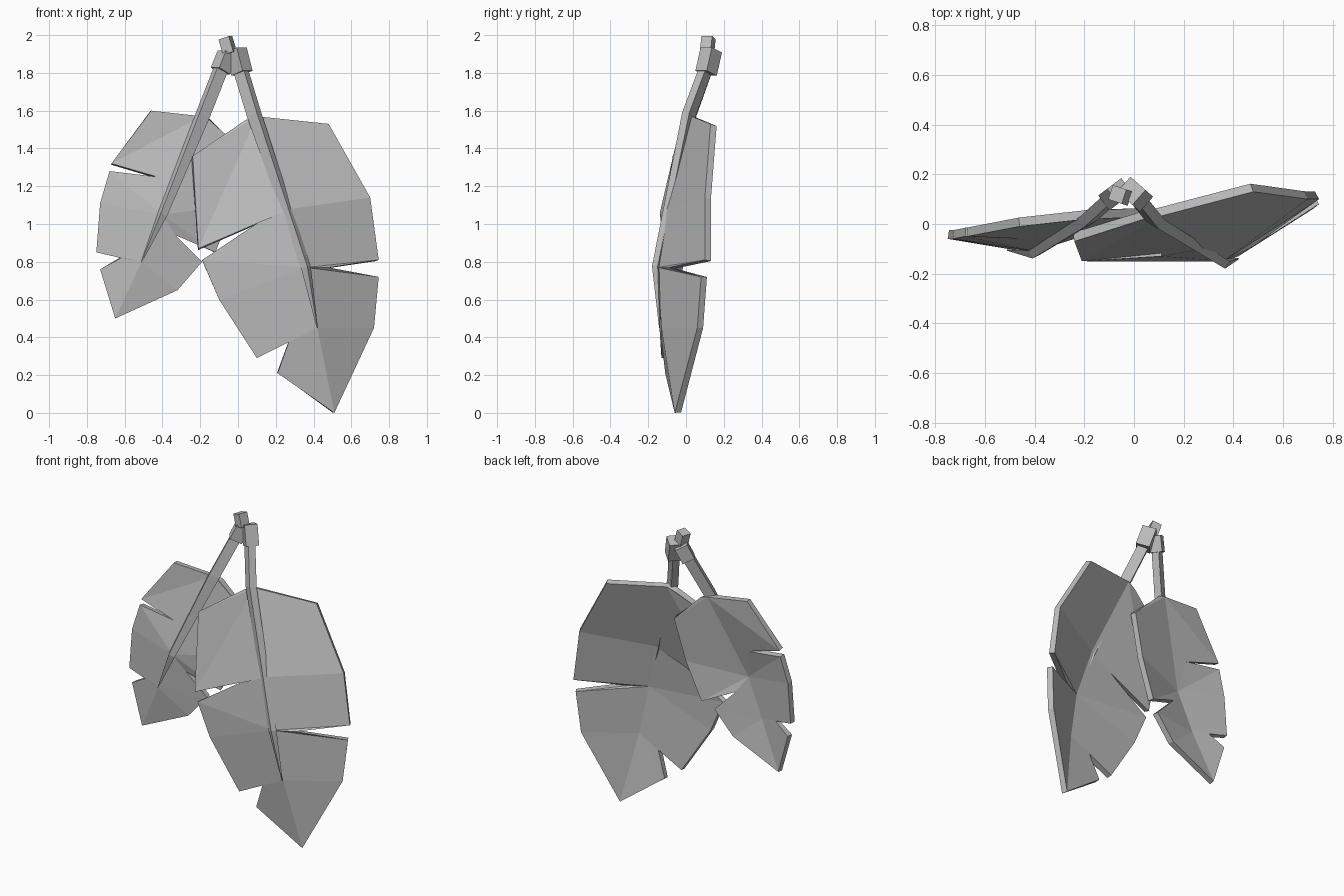
import bpy, bmesh
from mathutils import Vector, Matrix

if "Cube" in bpy.data.objects:
    bpy.data.objects.remove(bpy.data.objects["Cube"], do_unlink=True)

GREY = (0.5, 0.5, 0.5, 1.0)
grey = bpy.data.materials.new("plain_grey")
grey.use_nodes = True
grey.diffuse_color = GREY
grey.node_tree.nodes["Principled BSDF"].inputs["Base Color"].default_value = GREY


def finish(name, bm):
    """Turn a bmesh into a flat shaded grey object."""
    mesh = bpy.data.meshes.new(name)
    bm.to_mesh(mesh)
    bm.free()
    mesh.materials.append(grey)
    obj = bpy.data.objects.new(name, mesh)
    bpy.context.collection.objects.link(obj)
    return obj


def leaf(name, spine, sides, thickness=0.036):
    """Folded blade: each rim point (x, y, z, k) is joined to spine point k."""
    bm = bmesh.new()
    ridge = [bm.verts.new(p) for p in spine]
    for side in sides:
        rim = [(bm.verts.new(p[:3]), p[3]) for p in side]
        rim.append((ridge[-1], len(ridge) - 1))
        for (a, i), (b, j) in zip(rim, rim[1:]):
            corners = list(dict.fromkeys([a, b, ridge[j], ridge[i]]))
            bm.faces.new(corners)
    # All blade faces look toward the front, thickness grows backward
    bm.normal_update()
    for face in bm.faces:
        if face.normal.y > 0:
            face.normal_flip()
    obj = finish(name, bm)
    solid = obj.modifiers.new("thickness", "SOLIDIFY")
    solid.thickness = thickness
    solid.offset = -1
    return obj


def frame(direction):
    """Horizontal side axis and outward axis of a hanging stem."""
    d = direction.normalized()
    side = d.cross(Vector((0, 0, 1))).normalized()
    return side, d.cross(side), d


def stem(name, path, widths, depths):
    """Four sided tapering stalk along a path."""
    pts = [Vector(p) for p in path]
    side, out, _ = frame(pts[-1] - pts[0])
    bm = bmesh.new()
    rings = []
    for p, w, h in zip(pts, widths, depths):
        rings.append([bm.verts.new(p + side * w * a / 2 + out * h * b / 2)
                      for a, b in ((-1, -1), (1, -1), (1, 1), (-1, 1))])
    for r, s in zip(rings, rings[1:]):
        for i in range(4):
            j = (i + 1) % 4
            bm.faces.new((r[i], r[j], s[j], s[i]))
    bm.faces.new(rings[0])
    bm.faces.new(rings[-1])
    bmesh.ops.recalc_face_normals(bm, faces=bm.faces)
    return finish(name, bm)


def block(name, centre, direction, size):
    """Box whose long axis follows a direction."""
    axes = Matrix(frame(Vector(direction))).transposed().to_4x4()
    bm = bmesh.new()
    bmesh.ops.create_cube(bm, size=1)
    bmesh.ops.transform(bm, verts=bm.verts, matrix=Matrix.Translation(centre)
                        @ axes @ Matrix.Diagonal((*size, 1)))
    bmesh.ops.recalc_face_normals(bm, faces=bm.faces)
    return finish(name, bm)


# Large leaf: outer side, then inner side
leaf("large_leaf",
     [(.10, .03, 1.57), (.28, -.10, 1.08), (.36, -.15, .77),
      (.42, -.13, .45), (.51, -.06, 0)],
     [[(.48, .13, 1.53, 0), (.70, .10, 1.14, 1), (.745, .10, .81, 2),
       (.48, -.09, .77, 2), (.745, .08, .72, 2), (.72, .06, .45, 3)],
      [(.04, .02, 1.55, 0), (-.24, -.07, 1.36, 0), (-.21, -.15, .87, 0),
       (.11, -.13, 1.01, 1), (-.19, -.15, .81, 2), (-.10, -.15, .60, 2),
       (.10, -.13, .29, 3), (.27, -.13, .38, 3), (.21, -.11, .21, 3)]])

# Small leaf: outer side, then inner side
leaf("small_leaf",
     [(-.19, .02, 1.57), (-.40, -.11, 1.05), (-.51, -.10, .80),
      (-.65, -.07, .50)],
     [[(-.46, -.01, 1.60, 0), (-.67, -.05, 1.32, 0), (-.43, -.06, 1.25, 1),
       (-.68, -.05, 1.28, 1), (-.73, -.06, 1.11, 1), (-.75, -.06, .85, 2),
       (-.62, -.08, .82, 2), (-.73, -.06, .76, 2)],
      [(-.15, .02, 1.55, 0), (.05, .03, 1.37, 0), (-.02, .01, 1.10, 1),
       (-.12, -.01, .85, 1), (-.33, -.07, .94, 1), (-.19, -.05, .80, 2),
       (-.32, -.06, .65, 2)]])

# Stalks that become the ribs of the leaves
taper_w, taper_d = (.045, .045, .035, .004), (.065, .065, .04, .004)
stem("large_stem", [(0, .12, 1.86), (.085, .015, 1.58),
                    (.36, -.155, .77), (.42, -.14, .45)], taper_w, taper_d)
stem("small_stem", [(-.075, .12, 1.86), (-.185, .02, 1.58),
                    (-.40, -.115, 1.05), (-.51, -.105, .80)], taper_w, taper_d)

# Knuckles where the stalks meet, and the stub above them
block("large_knuckle", (.005, .12, 1.86), (.25, -.22, -1), (.08, .085, .13))
block("small_knuckle", (-.075, .12, 1.855), (-.4, -.3, -1), (.075, .08, .10))
block("top_stub", (-.055, .115, 1.945), (.3, -.1, -1), (.06, .06, .085))
